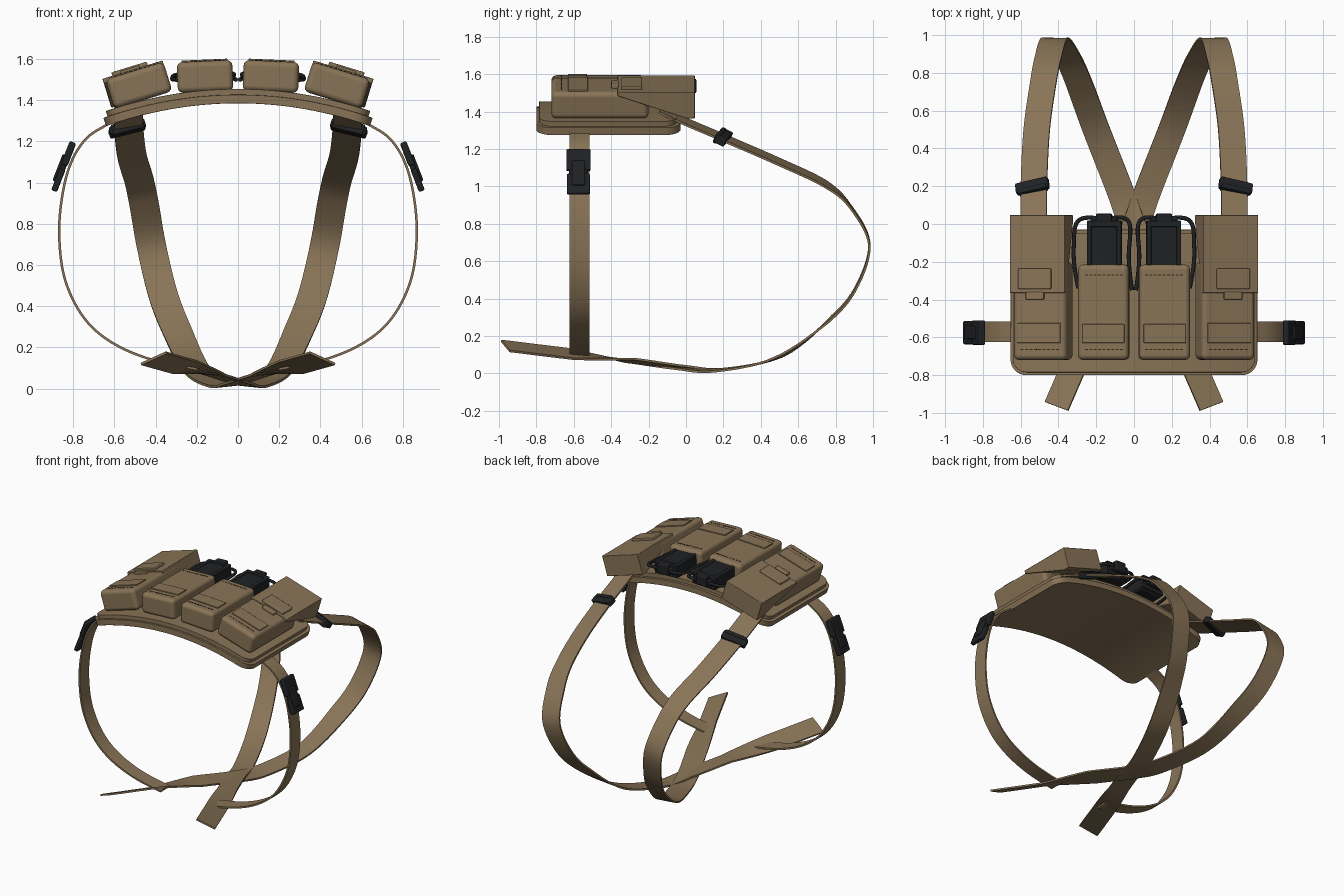
import bpy, bmesh, math
from mathutils import Vector, Matrix

cube = bpy.data.objects.get("Cube")
if cube:
    bpy.data.objects.remove(cube)


def material(name, rgb):
    m = bpy.data.materials.new(name)
    m.use_nodes = True
    m.diffuse_color = (*rgb, 1)
    m.node_tree.nodes["Principled BSDF"].inputs["Base Color"].default_value = (*rgb, 1)
    return m


TAN = material("tan fabric", (0.25, 0.175, 0.095))
BLACK = material("black plastic", (0.014, 0.015, 0.017))
THREAD = material("dark thread", (0.03, 0.023, 0.013))


def finish(obj, mat, bevel=0.0, segments=2, mirror=True):
    obj.data.materials.append(mat)
    bpy.context.collection.objects.link(obj)
    if mirror:
        mod = obj.modifiers.new("both sides", "MIRROR")
        mod.use_mirror_merge = False
    if bevel:
        mod = obj.modifiers.new("soft edges", "BEVEL")
        mod.width, mod.segments = bevel, segments
        mod.limit_method, mod.angle_limit = "ANGLE", math.radians(40)
        mod.harden_normals = True
    return obj


def mesh_part(name, bm, mat, bevel=0.0, segments=2, mirror=True):
    bmesh.ops.recalc_face_normals(bm, faces=bm.faces)
    me = bpy.data.meshes.new(name)
    bm.to_mesh(me)
    bm.free()
    for p in me.polygons:
        p.use_smooth = True
    if not bevel:
        me.set_sharp_from_angle(angle=math.radians(35))
    return finish(bpy.data.objects.new(name, me), mat, bevel, segments, mirror)


def boxes(name, frame, sizes, mat, bevel=0.0, segments=2):
    """Boxes given as (x0, x1, y0, y1, z0, z1) inside a tilted frame."""
    bm = bmesh.new()
    for x0, x1, y0, y1, z0, z1 in sizes:
        place = Matrix.Translation(((x0 + x1) / 2, (y0 + y1) / 2, (z0 + z1) / 2))
        size = Matrix.Diagonal((x1 - x0, y1 - y0, z1 - z0, 1))
        bmesh.ops.create_cube(bm, size=1, matrix=frame @ place @ size)
    return mesh_part(name, bm, mat, bevel, segments)


def tilted(x, y, z, angle):
    return Matrix.Translation((x, y, z)) @ Matrix.Rotation(angle, 4, "Y")


# Curved chest panel, two layers with rounded corners
def arch(x):
    return 1.385 - 0.27 * x * x


def panel_layer(name, half, y0, y1, base, thick, radius):
    bm = bmesh.new()
    steps = 40
    rows = []
    for i in range(steps + 1):
        x = half * math.sin(math.pi * (i / steps - 0.5))
        d = max(0, abs(x) - (half - radius))
        cut = radius - math.sqrt(max(0, radius * radius - d * d))
        cut = min(cut, radius * 0.97)
        n = Vector((0.54 * x, 0, 1)).normalized()
        low = Vector((x, 0, arch(x))) + n * base
        top = low + n * thick
        rows.append([bm.verts.new((p.x, y, p.z)) for p, y in
                     ((low, y0 + cut), (low, y1 - cut), (top, y1 - cut), (top, y0 + cut))])
    for a, b in zip(rows, rows[1:]):
        for k in range(4):
            j = (k + 1) % 4
            bm.faces.new((a[k], a[j], b[j], b[k]))
    bm.faces.new(rows[0])
    bm.faces.new(rows[-1])
    mesh_part(name, bm, TAN, 0.009, 2, mirror=False)


panel_layer("chest_panel_back", 0.64, -0.80, -0.03, 0, 0.042, 0.08)
panel_layer("chest_panel_front", 0.62, -0.785, -0.05, 0.04, 0.03, 0.07)

# Pouch frames: middle pair and tilted outer pair
MID = tilted(0.157, 0, 1.45, math.radians(2.5))
OUT = tilted(0.462, 0, 1.41, math.radians(17))

boxes("middle_pouches", MID, [(-0.135, 0.135, -0.72, -0.215, -0.01, 0.14)], TAN, 0.028, 4)
boxes("outer_pouches", OUT, [(-0.147, 0.147, -0.72, -0.2, -0.01, 0.14)], TAN, 0.028, 4)

# Raised labels, flap patches and pull tabs
boxes("middle_pouch_patches", MID, [(-0.112, 0.112, -0.63, -0.53, 0.135, 0.147)], TAN, 0.003)
boxes("outer_pouch_patches", OUT, [(-0.12, 0.12, -0.63, -0.525, 0.135, 0.147)], TAN, 0.003)
boxes("flap_patches", OUT, [(-0.07, 0.11, -0.345, -0.235, 0.14, 0.164),
                            (-0.03, 0.07, -0.40, -0.36, 0.135, 0.158)], TAN, 0.006)


# Stitch rows
def stitches(name, frame, half, rows, count=9):
    pitch = 2 * half / count
    boxes(name, frame, [(-half + i * pitch, -half + (i + 0.65) * pitch, y - 0.003, y + 0.003, 0.138, 0.142)
                        for y in rows for i in range(count)], THREAD)


stitches("middle_pouch_stitches", MID, 0.105, (-0.665, -0.27))
stitches("outer_pouch_stitches", OUT, 0.11, (-0.665,))

# Wedge-shaped flap covers over the outer pouches
bm = bmesh.new()
sides = [[bm.verts.new(OUT @ Vector((u, y, h))) for y, h in
          ((-0.365, 0.125), (-0.365, 0.147), (0.048, 0.147), (0.048, 0.0), (0.0, 0.0))]
         for u in (-0.145, 0.16)]
for s in sides:
    bm.faces.new(s)
for k in range(5):
    j = (k + 1) % 5
    bm.faces.new((sides[0][k], sides[0][j], sides[1][j], sides[1][k]))
mesh_part("outer_pouch_flaps", bm, TAN, 0.003, 1)

# Radios in the middle pouches with caps, ribs and knobs
boxes("radios", MID, [(-0.092, 0.085, -0.3, 0.0, 0.02, 0.115)], BLACK, 0.012)
boxes("radio_ribs", MID, [(-0.095, -0.07, -0.22, 0.015, 0.03, 0.122),
                          (0.063, 0.088, -0.22, 0.015, 0.03, 0.122),
                          (-0.095, 0.088, -0.015, 0.018, 0.03, 0.122)], BLACK, 0.006)
boxes("radio_caps", MID, [(-0.045, 0.04, 0.01, 0.055, 0.05, 0.125),
                          (-0.075, 0.07, 0.012, 0.038, 0.055, 0.105)], BLACK, 0.008)


# Cables looping down into the gaps between pouches
def cable(name, points):
    cu = bpy.data.curves.new(name, "CURVE")
    cu.dimensions, cu.bevel_depth, cu.bevel_resolution = "3D", 0.011, 2
    cu.use_fill_caps = True
    sp = cu.splines.new("NURBS")
    sp.points.add(len(points) - 1)
    for q, p in zip(sp.points, points):
        q.co = (*p, 1)
    sp.use_endpoint_u, sp.order_u, sp.resolution_u = True, 4, 6
    finish(bpy.data.objects.new(name, cu), BLACK)


cable("outer_cables", [(0.19, 0.03, 1.53), (0.26, 0.04, 1.53), (0.32, 0.02, 1.52),
                       (0.315, -0.1, 1.51), (0.325, -0.2, 1.5), (0.295, -0.34, 1.5)])
cable("inner_cables", [(0.12, 0.03, 1.53), (0.07, 0.04, 1.53), (0.015, 0.03, 1.53),
                       (0.02, -0.08, 1.52), (0.035, -0.2, 1.51), (0.01, -0.35, 1.5)])


# Webbing: a thin ribbon swept through points, each with a width direction
def spline(a, b, c, d, t):
    return 0.5 * (2 * b + (c - a) * t + (2 * a - 5 * b + 4 * c - d) * t * t
                  + (3 * b - a - 3 * c + d) * t ** 3)


def ribbon(name, keys, width, thick=0.012, steps=7):
    pts = [Vector(p) for p, w in keys]
    dirs = [Vector(w) for p, w in keys]
    centre, across = [], []
    for i in range(len(pts) - 1):
        ids = (max(i - 1, 0), i, i + 1, min(i + 2, len(pts) - 1))
        for s in range(steps + (i == len(pts) - 2)):
            centre.append(spline(*(pts[k] for k in ids), s / steps))
            across.append(dirs[i].lerp(dirs[i + 1], s / steps))
    bm = bmesh.new()
    rings = []
    for i, c in enumerate(centre):
        t = (centre[min(i + 1, len(centre) - 1)] - centre[max(i - 1, 0)]).normalized()
        w = (across[i] - t * across[i].dot(t)).normalized()
        n = t.cross(w) * thick / 2
        w *= width / 2
        rings.append([bm.verts.new(c + o) for o in (w + n, n - w, -w - n, w - n)])
    for a, b in zip(rings, rings[1:]):
        for k in range(4):
            j = (k + 1) % 4
            bm.faces.new((a[k], a[j], b[j], b[k]))
    bm.faces.new(rings[0])
    bm.faces.new(rings[-1])
    mesh_part(name, bm, TAN)


top, side = (1, 0, -0.25), (1, 0, -0.1)
low, end = (0.92, -0.4, -0.1), (0.9, -0.38, 0.42)
ribbon("shoulder_straps", [
    ((0.53, -0.14, 1.41), top), ((0.53, 0.0, 1.345), top), ((0.53, 0.2, 1.26), top),
    ((0.515, 0.5, 1.13), top), ((0.48, 0.75, 1.01), top), ((0.455, 0.88, 0.89), side),
    ((0.42, 0.98, 0.69), side), ((0.365, 0.91, 0.46), side), ((0.3, 0.77, 0.29), side),
    ((0.2, 0.5, 0.09), low), ((0.075, 0.18, 0.018), low), ((0.0, -0.03, 0.032), low),
    ((-0.12, -0.3, 0.07), low), ((-0.26, -0.62, 0.105), end), ((-0.41, -0.965, 0.147), end)], 0.142)

flat = (0, 1, 0)
ribbon("waist_straps", [((x, -0.57, z), flat) for x, z in (
    (0.56, 1.33), (0.63, 1.285), (0.73, 1.22), (0.8, 1.12), (0.845, 0.98), (0.868, 0.78),
    (0.85, 0.57), (0.79, 0.41), (0.7, 0.29), (0.57, 0.2), (0.4, 0.135), (0.2, 0.095))], 0.108)

# Side release buckles on the waist straps
BUCKLE = tilted(0.848, -0.575, 1.075, -0.37)
boxes("waist_buckles", BUCKLE, [(-0.017, 0.017, -0.065, 0.065, 0.01, 0.13),
                                (-0.015, 0.015, -0.062, 0.062, -0.125, -0.01),
                                (-0.013, 0.013, -0.05, 0.05, -0.02, 0.02),
                                (0.0, 0.026, -0.035, 0.035, -0.08, 0.06)], BLACK, 0.008)

# Strap adjusters on the shoulder straps
ADJUST = (tilted(0.538, 0.2, 1.262, math.radians(14)) @ Matrix.Rotation(-0.22, 4, "Z")
          @ Matrix.Rotation(-0.42, 4, "X"))
boxes("shoulder_adjusters", ADJUST, [(-0.09, 0.09, -0.03, 0.03, -0.022, 0.022),
                                     (-0.08, 0.08, -0.036, -0.01, -0.028, 0.028)], BLACK, 0.008)
